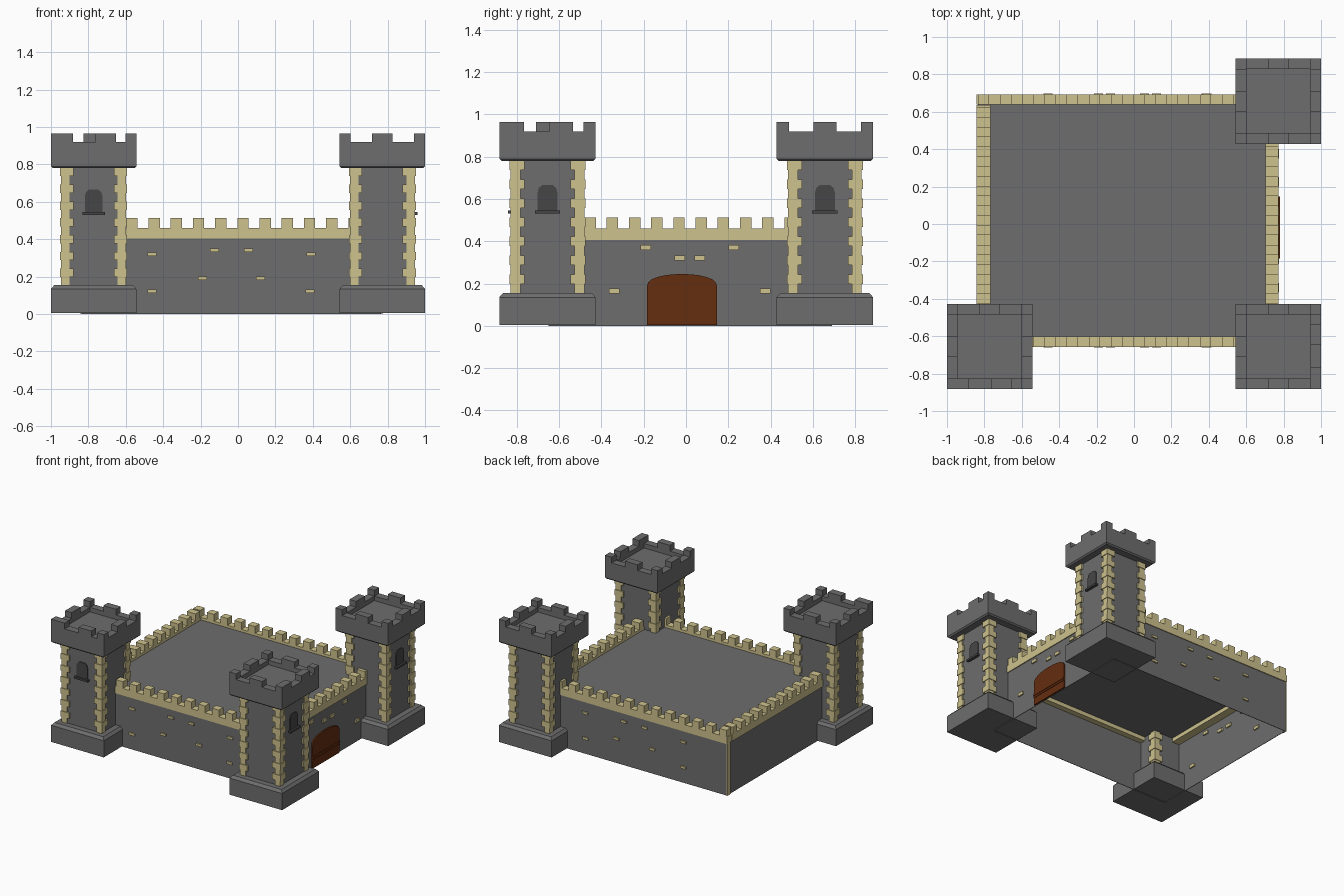
import bpy, bmesh, math
from mathutils import Matrix

if "Cube" in bpy.data.objects:
    bpy.data.objects.remove(bpy.data.objects["Cube"])

def mat(name, c):
    m = bpy.data.materials.new(name)
    m.diffuse_color = (*c, 1)
    m.use_nodes = True
    m.node_tree.nodes["Principled BSDF"].inputs["Base Color"].default_value = m.diffuse_color
    return m

GREY = mat("stone_grey", (0.155, 0.155, 0.155))
SAND = mat("sandstone", (0.62, 0.54, 0.27))
WOOD = mat("door_brown", (0.13, 0.026, 0.005))
DARK = mat("window_dark", (0.062, 0.062, 0.062))

def finish(bm, name, material):
    bmesh.ops.recalc_face_normals(bm, faces=bm.faces)
    me = bpy.data.meshes.new(name)
    bm.to_mesh(me)
    bm.free()
    me.materials.append(material)
    ob = bpy.data.objects.new(name, me)
    bpy.context.collection.objects.link(ob)
    return ob

def boxes(name, items, material):
    """items: (x0, x1, y0, y1, z0, z1)"""
    bm = bmesh.new()
    for x0, x1, y0, y1, z0, z1 in items:
        m = Matrix.Translation(((x0+x1)/2, (y0+y1)/2, (z0+z1)/2)) @ \
            Matrix.Diagonal((abs(x1-x0), abs(y1-y0), abs(z1-z0), 1))
        bmesh.ops.create_cube(bm, size=1, matrix=m)
    return finish(bm, name, material)

def rings(name, cx, cy, prof, material):
    """Square stack from (z, half width) pairs"""
    bm = bmesh.new()
    loops = [[bm.verts.new((cx+sx*h, cy+sy*h, z)) for sx, sy in
              ((-1, -1), (1, -1), (1, 1), (-1, 1))] for z, h in prof]
    for a, b in zip(loops, loops[1:]):
        for i in range(4):
            j = (i+1) % 4
            bm.faces.new((a[i], a[j], b[j], b[i]))
    bm.faces.new(loops[0][::-1])
    bm.faces.new(loops[-1])
    return finish(bm, name, material)

def plate(name, outline, place, depth, material):
    """Extrude an (u, z) outline; place(u, d, z) maps to the world"""
    bm = bmesh.new()
    back = [bm.verts.new(place(u, 0, z)) for u, z in outline]
    front = [bm.verts.new(place(u, depth, z)) for u, z in outline]
    n = len(outline)
    bm.faces.new(back[::-1])
    bm.faces.new(front)
    for i in range(n):
        j = (i+1) % n
        bm.faces.new((back[i], back[j], front[j], front[i]))
    return finish(bm, name, material)

# --- towers ---
H, T, BODY = 0.228, 0.057, 0.166
SYM = [(-H, -0.17), (-0.055, 0.055), (0.17, H)]
ODD = [(-H, -0.11), (0.01, 0.12), (0.17, H)]

def tower(tag, cx, cy, window, odd):
    rings(tag + "_base", cx, cy, [(0.005, H), (0.135, H), (0.155, H-0.018)], GREY)
    rings(tag + "_shaft", cx, cy, [(0.15, BODY), (0.79, BODY)], GREY)
    rings(tag + "_crown", cx, cy, [(0.78, H-0.01), (0.79, H), (0.885, H)], GREY)
    # parapet and merlons
    par = []
    for s in (-1, 1):
        a, b = sorted((s*H, s*(H-T)))
        par.append((cx-H, cx+H, cy+a, cy+b, 0.885, 0.92))
        par.append((cx+a, cx+b, cy-H+T, cy+H-T, 0.885, 0.92))
        for u, v in (ODD if (odd == "front" and s < 0) else SYM):
            par.append((cx+u, cx+v, cy+a, cy+b, 0.92, 0.965))
        for u, v in (ODD if (odd == "right" and s > 0) else SYM):
            par.append((cx+a, cx+b, cy+u, cy+v, 0.92, 0.965))
    boxes(tag + "_parapet", par, GREY)
    # alternating corner stones
    q, n = [], 14
    dz = (0.782-0.153)/n
    for i in range(n):
        w, o = (0.07, 0.179) if i % 2 else (0.05, 0.174)
        for sx in (-1, 1):
            for sy in (-1, 1):
                q.append((cx+sx*o, cx+sx*(0.178-w), cy+sy*o, cy+sy*(0.178-w),
                          0.153+i*dz, 0.153+(i+1)*dz))
    boxes(tag + "_corner_stones", q, SAND)
    # arched window with sill
    if window == "front":
        place = lambda u, d, z: (cx+u, cy-BODY-d, z)
        sill = (cx-0.06, cx+0.06, cy-0.187, cy-0.16, 0.53, 0.545)
    else:
        place = lambda u, d, z: (cx+BODY+d, cy+u, z)
        sill = (cx+0.16, cx+0.187, cy-0.06, cy+0.06, 0.53, 0.545)
    out = [(-0.047, 0.54), (0.047, 0.54), (0.047, 0.63), (0.041, 0.652),
           (0.025, 0.665), (-0.025, 0.665), (-0.041, 0.652), (-0.047, 0.63)]
    plate(tag + "_window", out, place, 0.006, DARK)
    boxes(tag + "_window_sill", [sill], DARK)

tower("front_left_tower", -0.772, -0.655, "front", "front")
tower("front_right_tower", 0.772, -0.655, "right", "right")
tower("back_right_tower", 0.772, 0.657, "right", None)

# --- walls: thin sheets, open below ---
X0, X1, Y0, Y1, S = -0.835, 0.765, -0.65, 0.687, 0.004
boxes("front_wall", [(X0, X1, Y0, Y0+S, 0, 0.42)], GREY)
boxes("back_wall", [(X0, X1, Y1-S, Y1, 0, 0.42)], GREY)
boxes("left_wall", [(X0, X0+S, Y0, Y1, 0, 0.42)], GREY)
boxes("right_wall", [(X1-S, X1, Y0, Y1, 0, 0.42)], GREY)
boxes("deck", [(X0+S, X1-S, Y0+S, Y1-S, 0.436, 0.44)], GREY)
boxes("corner_strip", [(X0-0.006, X0, 0.65, Y1+0.004, 0, 0.41)], SAND)

# --- battlements ---
ZB, ZM, ZT = 0.405, 0.46, 0.513
def battlement_x(name, y0, y1):
    it = [(-0.842, 0.77, y0, y1, ZB, ZM)]
    for i in range(-2, 11):
        c = -0.567 + i*0.1187
        it.append((max(c-0.03, -0.842), c+0.03, y0, y1, ZM, ZT))
    boxes(name, it, SAND)

def battlement_y(name, x0, x1):
    it = [(x0, x1, -0.6, 0.635, ZB, ZM)]
    for i in range(-1, 11):
        c = -0.453 + i*0.105
        it.append((x0, x1, c-0.027, c+0.027, ZM, ZT))
    boxes(name, it, SAND)

battlement_x("front_battlement", -0.657, -0.602)
battlement_x("back_battlement", 0.638, 0.693)
battlement_y("left_battlement", -0.842, -0.767)
battlement_y("right_battlement", 0.703, 0.772)

# --- scattered bricks (left wall carries them on its inner side) ---
fx = [(-0.46, 0.32), (-0.125, 0.342), (0.055, 0.342), (0.39, 0.32),
      (-0.19, 0.192), (0.12, 0.192), (-0.46, 0.122), (0.385, 0.122)]
ry = [(-0.19, 0.37), (0.225, 0.37), (-0.03, 0.32), (0.065, 0.32),
      (-0.34, 0.165), (0.375, 0.165)]
boxes("front_bricks", [(x-.024, x+.024, Y0-.01, Y0+.002, z-.009, z+.009) for x, z in fx], SAND)
boxes("back_bricks", [(x-.024, x+.024, Y1-.002, Y1+.01, z-.009, z+.009) for x, z in fx], SAND)
boxes("right_bricks", [(X1-.002, X1+.01, y-.025, y+.025, z-.012, z+.012) for y, z in ry], SAND)
boxes("left_bricks", [(X0+.002, X0+.014, y-.025, y+.025, z-.012, z+.012) for y, z in ry], SAND)

# --- arched door with cross bands ---
yc, hw = -0.019, 0.166
door = [(yc-hw, 0.003), (yc+hw, 0.003)]
for i in range(13):
    t = math.pi*i/12
    door.append((yc+hw*math.cos(t), 0.185+0.06*math.sin(t)**0.8 if 0 < i < 12 else 0.185))
plate("door", door, lambda u, d, z: (X1-0.003+d, u, z), 0.014, WOOD)
boxes("door_bands", [(0.77, 0.780, yc-hw, yc+hw, z, z+h) for z, h in ((0.06, 0.014), (0.078, 0.018))], WOOD)
